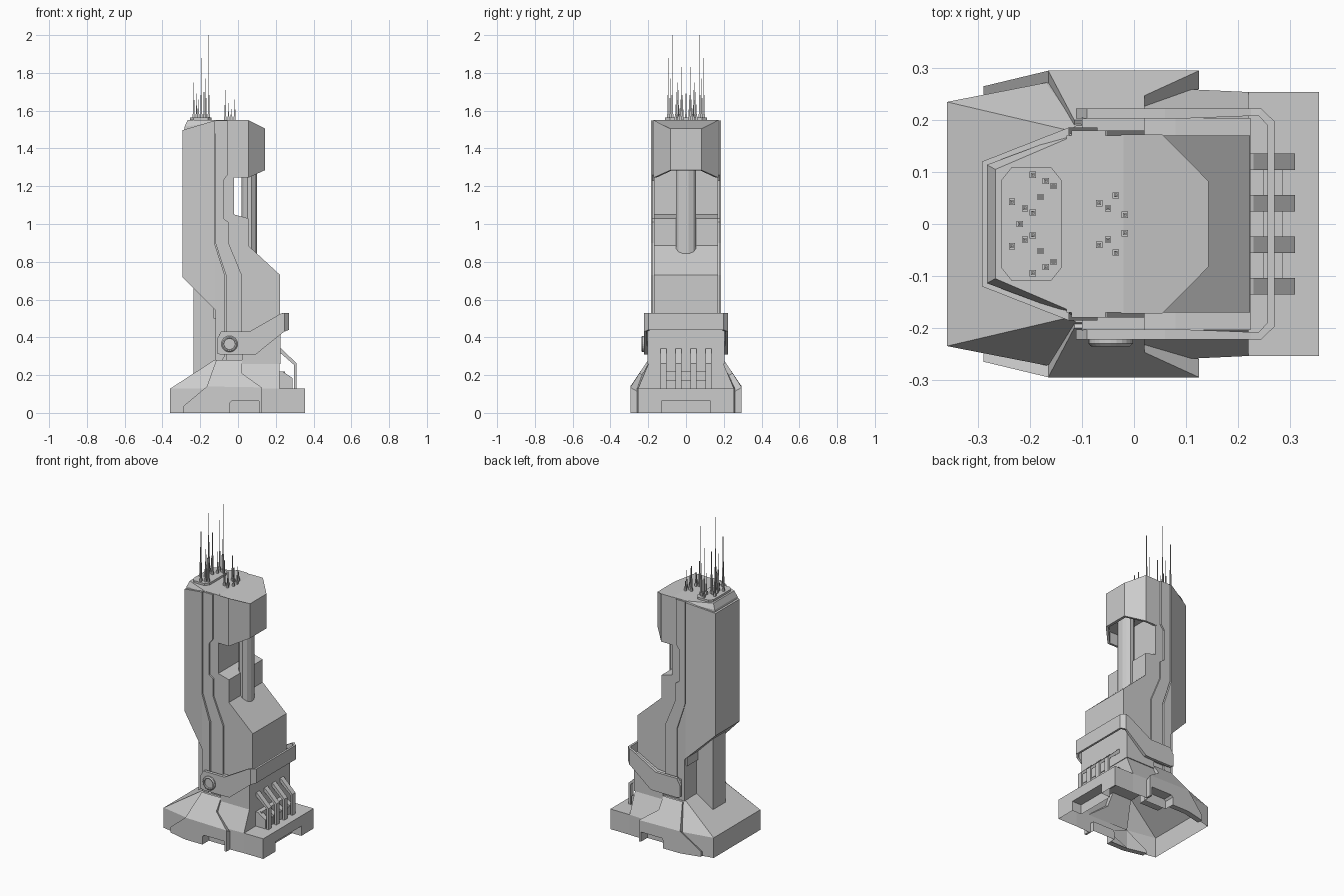
import bpy, bmesh
from math import cos, sin, pi

if "Cube" in bpy.data.objects:
    bpy.data.objects.remove(bpy.data.objects["Cube"])


def make(name, verts, faces):
    me = bpy.data.meshes.new(name)
    me.from_pydata(verts, [], faces)
    bm = bmesh.new()
    bm.from_mesh(me)
    bmesh.ops.recalc_face_normals(bm, faces=bm.faces)
    bm.to_mesh(me)
    bm.free()
    o = bpy.data.objects.new(name, me)
    bpy.context.collection.objects.link(o)
    return o


def loft(name, rings):
    n = len(rings[0])
    verts = [v for r in rings for v in r]
    faces = [tuple(range(n)), tuple(range(len(verts) - n, len(verts)))]
    for k in range(len(rings) - 1):
        for i in range(n):
            j = (i + 1) % n
            faces.append((k * n + i, k * n + j, k * n + n + j, k * n + n + i))
    return make(name, verts, faces)


def side_prism(name, pts, y0, y1):
    """Extrude an x-z profile along y."""
    return loft(name, [[(x, y, z) for x, z in pts] for y in (y0, y1)])


def both(half):
    """Close a half plan (y > 0) by mirroring it across y = 0."""
    return half + [(p[0], -p[1], *p[2:]) for p in reversed(half)]


def box(name, x0, x1, y0, y1, z0, z1):
    return side_prism(name, [(x0, z0), (x1, z0), (x1, z1), (x0, z1)], y0, y1)


# Base: low plinth with a sloped roof and a front ledge
low = both([(-.36, -.235), (-.17, -.272), (.22, -.254), (.356, -.254)])
top = both([(-.125, -.18), (-.11, -.19), (.22, -.19)])
v = [(x, y, 0) for x, y in low] + [(x, y, .128) for x, y in low]
v += [(x, y, .28) for x, y in top]
f = [(i, (i + 1) % 8, 8 + (i + 1) % 8, 8 + i) for i in range(8)]
f += [tuple(range(8)), tuple(range(16, 22)), (10, 11, 12, 13), (10, 13, 19, 18),
      (8, 9, 17, 16), (9, 10, 18, 17), (13, 14, 20, 19), (14, 15, 21, 20), (15, 8, 16, 21)]
base = make("base", v, f)

# Raised side plates folding up from the base walls on to its slope
plates = []
for s in (-1, 1):
    outer = [(-.29, .265, 0), (-.29, .265, .035), (-.165, .295, .14), (-.115, .2, .28),
             (.02, .2, .28), (.02, .247, .21), (.125, .295, .135), (.125, .295, 0), (-.165, .295, 0)]
    n = len(outer)
    pv = [(x, s * y, z) for x, y, z in outer]
    pv += [(x, s * (y - .035), max(0, z - .02)) for x, y, z in outer]
    wall, slope = [0, 1, 2, 6, 7, 8], [2, 3, 4, 5, 6]
    pf = [wall, slope, [i + n for i in wall], [i + n for i in slope]]
    pf += [[i, (i + 1) % n, (i + 1) % n + n, i + n] for i in range(n)]
    plates.append(make("side_plate", pv, pf))

# Notches cut in the foot of the base; the underside is left open
notch = [(-.045, -.1), (-.045, .05), (-.035, .062), (.112, .062), (.112, -.1)]
cutters = [side_prism("notch_cutter", notch, s * .23, s * .4) for s in (-1, 1)]
cutters.append(box("notch_cutter", .29, .45, -.13, .13, -.1, .062))
for o in [base] + plates:
    bpy.context.view_layer.objects.active = o
    for c in cutters:
        m = o.modifiers.new("notch", 'BOOLEAN')
        m.operation, m.solver, m.object = 'DIFFERENCE', 'EXACT', c
        bpy.ops.object.modifier_apply(modifier=m.name)
bm = bmesh.new()
bm.from_mesh(base.data)
under = [q for q in bm.faces if all(w.co.z < .001 for w in q.verts)]
bmesh.ops.delete(bm, geom=under, context='FACES')
bm.to_mesh(base.data)
bm.free()
for c in cutters:
    bpy.data.objects.remove(c)

# Main tower body with its waist recess, and the skirt behind the collar
body = [(-.118, .26), (.223, .26), (.223, .73), (.055, .885), (.055, 1.03), (-.02, 1.05),
        (-.02, 1.25), (-.02, 1.55), (-.13, 1.55), (-.13, .5), (-.118, .5)]
side_prism("tower_body", body, -.17, .17)
side_prism("lower_skirt", [(.02, .26), (.224, .26), (.224, .5), (.08, .425), (.02, .42)],
           -.204, .204)

# Overhanging head with a recessed underside
loft("head", [both([(-.02, .158, 1.32), (.05, .158, 1.32), (.128, .076, 1.32)]),
              both([(-.02, .158, 1.245), (.05, .158, 1.245), (.128, .076, 1.283)]),
              both([(-.025, .172, 1.245), (.055, .172, 1.245), (.143, .083, 1.285)]),
              both([(-.025, .172, 1.55), (.055, .172, 1.55), (.143, .083, 1.505)])])

# Faceted pipe standing in the recess
loft("recess_pipe", [[(.06 + .042 * cos(a), .056 * sin(a), z) for a in
                      [(i + .5) * pi / 6 for i in range(12)]] for z in (.82, 1.33)])

# Back shell, slanted at both ends, with a column below it
plan = both([(-.293, .12), (-.125, .186)])
loft("back_shell", [[(x, y, .425 - x) for x, y in plan],
                    [(x, y, 1.585 + .3 * x) for x, y in plan]])
box("back_column", -.235, -.1, -.065, .065, .19, .75)

# Roof cap over the shell, and antenna pad
loft("roof_cap", [both([(-.283, .114, 1.48), (-.12, .175, 1.48)]),
                  both([(-.283, .114, 1.515), (-.12, .175, 1.54)]),
                  both([(-.267, .105, 1.55), (-.12, .168, 1.55)])])
pad = both([(-.255, .085), (-.235, .11), (-.16, .11), (-.14, .085)])
loft("antenna_pad", [[(x, y, z) for x, y in pad] for z in (1.54, 1.563)])

# Jogged ribs down both sides, and the shell's tail running along them
rib = [(-.12, 1.548), (-.12, .9), (-.064, .73), (-.064, .27), (.02, .27), (.02, .73), (-.05, .9),
       (-.05, 1.01), (-.078, 1.03), (-.078, 1.23), (-.055, 1.26), (-.055, 1.548)]
tail = [(-.125, .9), (-.07, .73), (-.07, .3), (-.095, .26), (-.12, .26), (-.12, .545), (-.125, .55)]
for s in (-1, 1):
    side_prism("side_rib", rib, s * .16, s * .18)
    side_prism("shell_tail", tail, s * .14, s * .186)

# Collar wrapping round the front: outer x, y, inner x, y, low z, high z
path = [(-.112, .222, -.112, .203, .315, .39), (-.09, .222, -.09, .203, .308, .43),
        (.06, .222, .06, .203, .308, .43), (.095, .222, .095, .203, .31, .45),
        (.225, .222, .225, .208, .415, .525), (.245, .222, .24, .208, .43, .53),
        (.27, .198, .257, .19, .44, .53)]
rings = [[(a, b, l), (a, b, h), (c, d, h), (c, d, l)] for a, b, c, d, l, h in path]
rings += [[(x, -y, z) for x, y, z in r] for r in reversed(rings)]
loft("collar", rings)
for s in (-1, 1):
    box("collar_mount", -.1, .03, s * .16, s * .205, .32, .415)

# Pivot knob on the front side of the collar
knob = [(.043, -.2), (.043, -.23), (.037, -.236), (.031, -.236), (.029, -.228)]
loft("pivot_knob", [[(-.045 + r * cos(i * pi / 12), y, .365 + r * sin(i * pi / 12))
                     for i in range(24)] for r, y in knob])

# Bent struts and the stepped block behind them
strut = [(.215, .345), (.23, .34), (.31, .262), (.31, .12), (.296, .12), (.296, .255), (.215, .325)]
foot = [(.215, .22), (.235, .22), (.288, .185), (.288, .12), (.215, .12)]
for y in (-.12, -.04, .04, .12):
    side_prism("front_strut", strut, y - .016, y + .016)
    side_prism("strut_foot", foot, y - .016, y + .016)
box("strut_block", .215, .25, -.12, .12, .12, .22)
box("strut_rail", .215, .286, -.12, .12, .12, .175)


# Antennas: stepped masts mirrored across the roof
def antenna(x, y, z0, z1):
    mid = z0 + min(.12, (z1 - z0) * .5)
    for name, r, a, b in (("antenna_foot", .006, z0 - .01, z0 + .02),
                          ("antenna_stem", .0035, z0 + .02, mid),
                          ("antenna_mast", .0016, mid, z1)):
        box(name, x - r, x + r, y - r, y + r, a, b)


masts = [(-.235, .043, 1.75), (-.21, .03, 1.66), (-.195, .095, 1.88), (-.17, .083, 1.77),
         (-.155, .073, 2.0), (-.18, .052, 1.7), (-.195, .022, 1.83), (-.22, 0, 1.69),
         (-.067, .04, 1.71), (-.05, .03, 1.64), (-.035, .055, 1.61), (-.018, .018, 1.66)]
for x, y, h in masts:
    for s in ((-1, 1) if y else (1,)):
        antenna(x, s * y, 1.563 if x < -.1 else 1.55, h)
